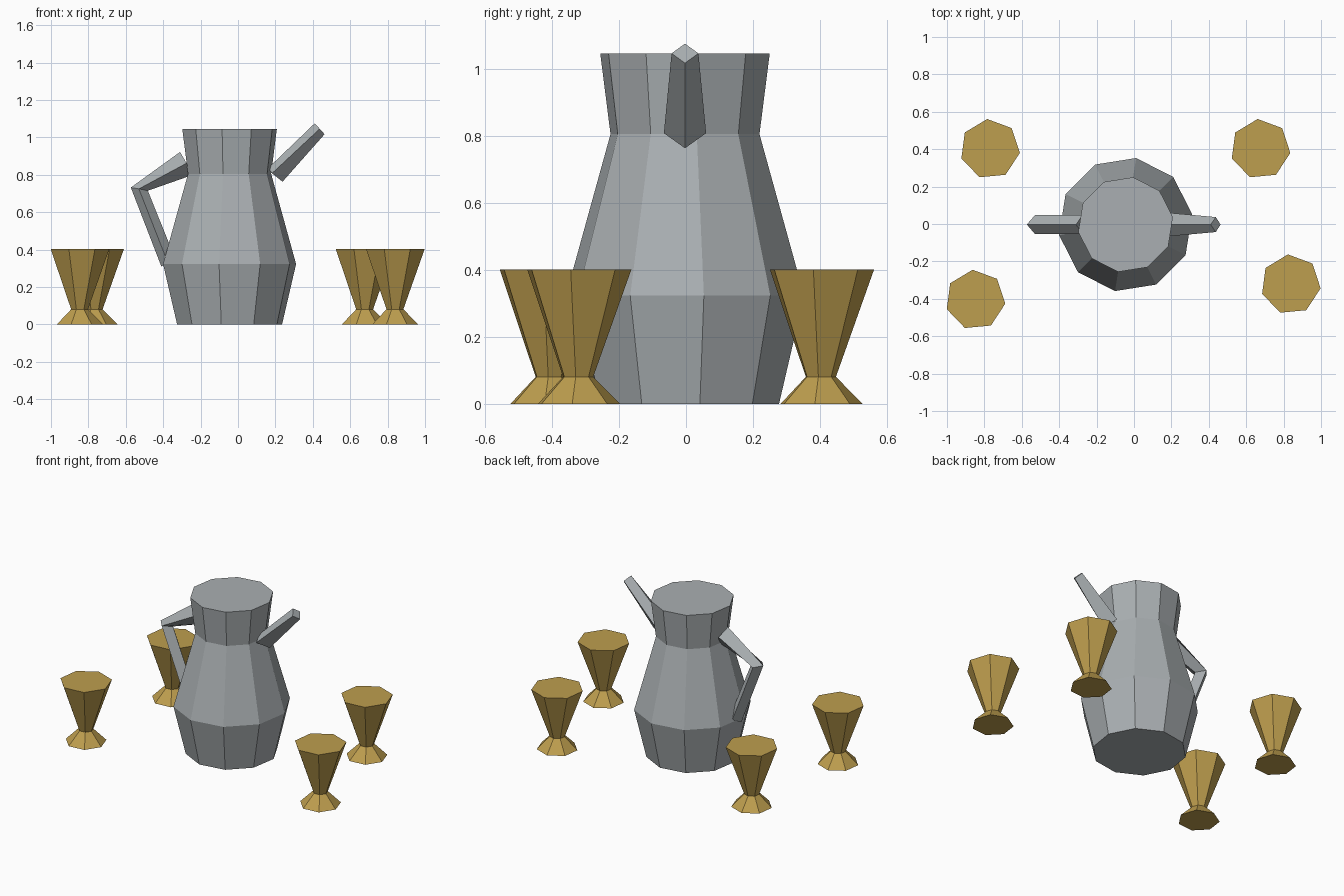
import bpy
import bmesh
from math import cos, sin, radians, tau
from mathutils import Vector

cube = bpy.data.objects.get("Cube")
if cube:
    bpy.data.objects.remove(cube)


def make_material(name, rgb):
    mat = bpy.data.materials.new(name)
    mat.use_nodes = True
    mat.diffuse_color = (*rgb, 1)
    mat.node_tree.nodes["Principled BSDF"].inputs["Base Color"].default_value = (*rgb, 1)
    return mat


def loft(name, rings, mat):
    """Skin a list of equal-sized point rings and cap both ends."""
    bm = bmesh.new()
    loops = [[bm.verts.new(p) for p in ring] for ring in rings]
    n = len(loops[0])
    for low, high in zip(loops, loops[1:]):
        for i in range(n):
            j = (i + 1) % n
            bm.faces.new((low[i], low[j], high[j], high[i]))
    bm.faces.new(loops[0])
    bm.faces.new(loops[-1])
    bmesh.ops.recalc_face_normals(bm, faces=bm.faces)
    mesh = bpy.data.meshes.new(name)
    bm.to_mesh(mesh)
    bm.free()
    mesh.materials.append(mat)
    obj = bpy.data.objects.new(name, mesh)
    bpy.context.collection.objects.link(obj)
    return obj


def lathe(name, profile, sides, turn, centre, mat):
    """Faceted solid of revolution from (radius, height) pairs."""
    angles = [radians(turn) + tau * i / sides for i in range(sides)]
    rings = [[(r * cos(a), r * sin(a), z) for a in angles] for r, z in profile]
    obj = loft(name, rings, mat)
    obj.location = (*centre, 0)
    return obj


def diamond(upper, middle, lower, half_width):
    """Four-cornered section: two points in the xz plane and two at the sides."""
    y = -0.003
    return [Vector((upper[0], y, upper[1])),
            Vector((middle[0], y + half_width, middle[1])),
            Vector((lower[0], y, lower[1])),
            Vector((middle[0], y - half_width, middle[1]))]


pewter = make_material("pewter grey", (0.40, 0.43, 0.445))
gold = make_material("antique gold", (0.515, 0.342, 0.077))

# Pitcher body
lathe("pitcher_body", [(0.284, 0), (0.36, 0.323), (0.225, 0.805), (0.256, 1.046)],
      10, 9, (-0.045, -0.003), pewter)

# Bent handle
loft("pitcher_handle", [
    diamond((-0.31, 0.922), (-0.275, 0.862), (-0.24, 0.80), 0.05),
    diamond((-0.573, 0.732), (-0.53, 0.725), (-0.482, 0.715), 0.05),
    diamond((-0.41, 0.31), (-0.375, 0.33), (-0.335, 0.35), 0.05),
], pewter)

# Tapered spout
loft("pitcher_spout", [
    diamond((0.16, 0.835), (0.182, 0.808), (0.238, 0.763), 0.063),
    diamond((0.41, 1.075), (0.437, 1.046), (0.463, 1.017), 0.04),
], pewter)

# Goblets
goblet_profile = [(0.127, 0), (0.0465, 0.081), (0.161, 0.402)]
goblets = {
    "goblet_back_right": (-0.77, 0.401),
    "goblet_back_left": (0.676, 0.401),
    "goblet_front_right": (-0.848, -0.405),
    "goblet_front_left": (0.838, -0.323),
}
for name, centre in goblets.items():
    lathe(name, goblet_profile, 7, -7.5, centre, gold)
